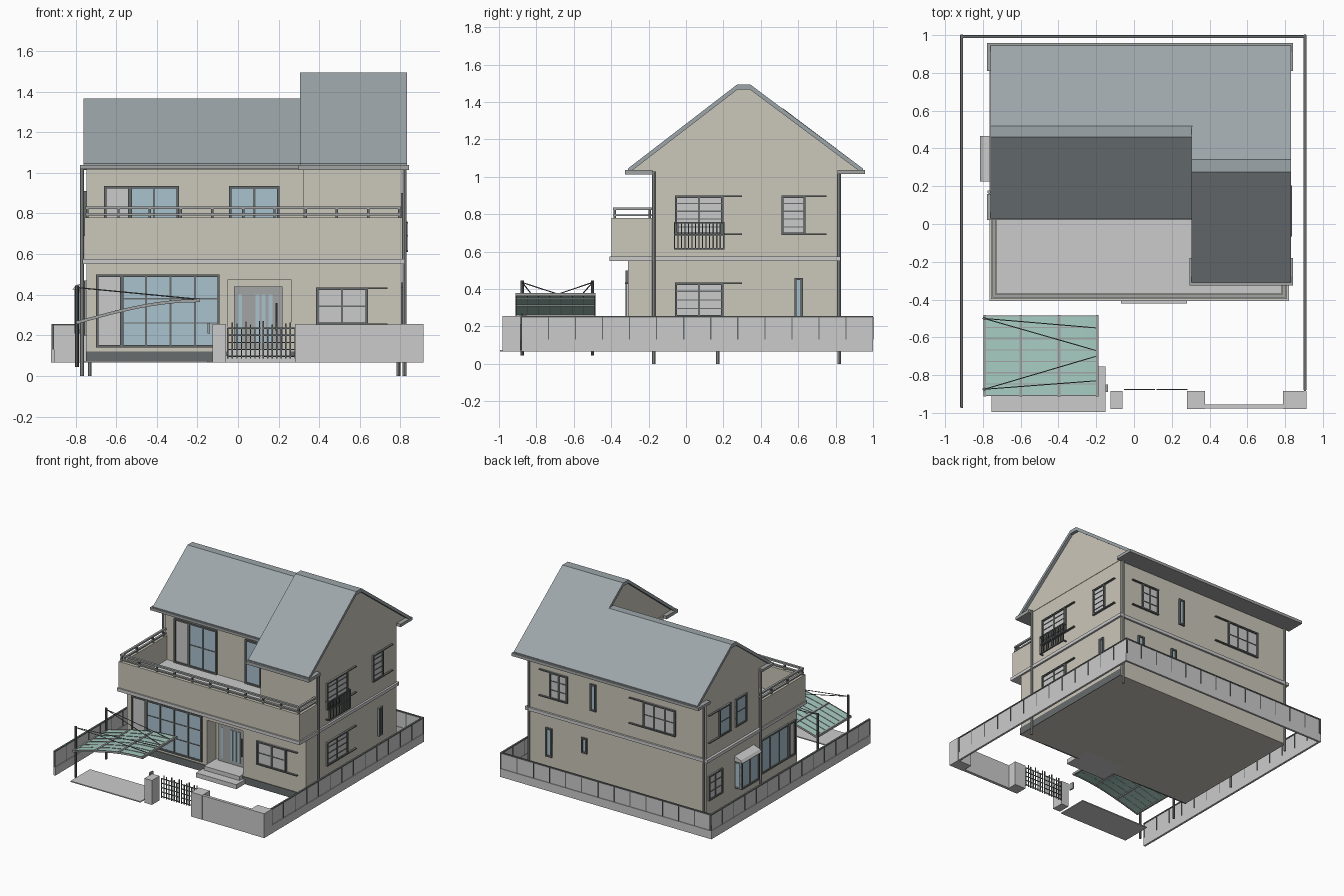
import bpy, bmesh, math
from mathutils import Vector, Matrix

if "Cube" in bpy.data.objects:
    bpy.data.objects.remove(bpy.data.objects["Cube"])

COL = dict(wall=(.60, .57, .49), roof=(.34, .38, .40), trim=(.36, .37, .37), pale=(.72, .72, .73),
           dark=(.14, .15, .15), glass=(.40, .54, .62), teal=(.38, .60, .53), stone=(.60, .60, .60))
MATS = {}
for k, c in COL.items():
    MATS[k] = bpy.data.materials.new(k)
    MATS[k].diffuse_color = (*c, 1)
PARTS = {}


def get(part, mat):
    return PARTS.setdefault(part, (bmesh.new(), mat))[0]


def box(part, mat, x0, x1, y0, y1, z0, z1):
    m = Matrix.Translation(((x0 + x1) / 2, (y0 + y1) / 2, (z0 + z1) / 2)) @ \
        Matrix.Diagonal((abs(x1 - x0), abs(y1 - y0), abs(z1 - z0), 1))
    bmesh.ops.create_cube(get(part, mat), size=1, matrix=m)


def rod(part, mat, p, q, r=.005, n=6):
    p, q = Vector(p), Vector(q)
    m = Matrix.Translation((p + q) / 2) @ (q - p).to_track_quat('Z', 'Y').to_matrix().to_4x4()
    bmesh.ops.create_cone(get(part, mat), cap_ends=True, segments=n, radius1=r, radius2=r,
                          depth=(q - p).length, matrix=m)


def prism(part, mat, pts, axis, a, b):
    """Extrude a 2D outline along x, y or z."""
    bm = get(part, mat)
    put = {'x': lambda p, t: (t, p[0], p[1]), 'y': lambda p, t: (p[0], t, p[1]),
           'z': lambda p, t: (p[0], p[1], t)}[axis]
    lo = [bm.verts.new(put(p, a)) for p in pts]
    hi = [bm.verts.new(put(p, b)) for p in pts]
    bm.faces.new(lo)
    bm.faces.new(hi)
    for i in range(len(pts)):
        j = (i + 1) % len(pts)
        bm.faces.new((lo[i], lo[j], hi[j], hi[i]))


def wbox(part, mat, side, c, u0, u1, z0, z1, d0, d1):
    """Box on a wall: u runs along the wall, d sticks out of it."""
    s = 1 if side in ('right', 'back') else -1
    if side in ('front', 'back'):
        box(part, mat, u0, u1, c + s * d0, c + s * d1, z0, z1)
    else:
        box(part, mat, c + s * d0, c + s * d1, u0, u1, z0, z1)


def window(side, c, u0, u1, z0, z1, cols=2, rows=2, mat='glass', track=None):
    f, d = .012, .014
    kind = 'window_glass' if mat == 'glass' else 'window_shutters'
    wbox(kind, mat, side, c, u0, u1, z0, z1, -.005, .005)
    for u in (u0, u1 - f):
        wbox('window_frames', 'dark', side, c, u, u + f, z0, z1, 0, d)
    for z in (z0, z1 - f):
        wbox('window_frames', 'dark', side, c, u0, u1, z, z + f, 0, d)
    for i in range(1, cols):
        u = u0 + (u1 - u0) * i / cols
        wbox('window_frames', 'dark', side, c, u - .005, u + .005, z0, z1, 0, .01)
    for i in range(1, rows):
        z = z0 + (z1 - z0) * i / rows
        wbox('window_frames', 'dark', side, c, u0, u1, z - .003, z + .003, 0, .009)
    if track is not None:      # sliding shutter tracks run past the opening
        for z in (z0, z1 - .007):
            wbox('shutter_tracks', 'dark', side, c, min(u0, track), max(u1, track), z, z + .007, 0, .016)


XL, XR, YB = -.745, .805, .81
G = .065

# ground floor with entrance recess, and dark foundation
foot = [(XL, -.31), (-.05, -.31), (-.05, -.20), (.26, -.20), (.26, -.31), (XR, -.31), (XR, YB), (XL, YB)]
prism('ground_floor', 'wall', foot, 'z', G, .56)
box('entrance_header', 'wall', -.05, .26, -.31, -.2, .475, .56)
for x0, x1 in ((XL, -.05), (.26, XR)):
    box('foundation', 'dark', x0 - .003, x1, -.315, -.30, G, .12)
box('foundation', 'dark', XR - .01, XR + .004, -.315, YB, G, .12)

# upper floor: main block and forward wing
box('upper_floor', 'wall', XL, .33, .16, YB, .56, 1.035)
box('upper_floor', 'wall', .32, XR, -.18, YB, .56, 1.035)


# gable roofs: flat ridge, sloped slab over a solid gable
def roof(x0, x1, gx0, gx1, ye, r0, r1, zr):
    top = [(ye, 1.045), (r0, zr), (r1, zr), (.945, 1.045)]
    low = [(y, z - .028) for y, z in top]
    prism('roof', 'roof', top + low[::-1], 'x', x0, x1)
    gable = [(ye + .01, 1.025)] + [(y, z + .003) for y, z in low[1:3]] + [(.935, 1.025)]
    prism('gables', 'wall', gable, 'x', gx0, gx1)


roof(-.76, .31, XL, .33, .03, .46, .52, 1.365)
roof(.305, .832, .33, XR + .003, -.31, .275, .342, 1.495)

# eaves and gutters
box('eaves', 'trim', -.778, .31, .02, .16, 1.018, 1.038)
box('eaves', 'trim', .295, .842, -.325, -.18, 1.013, 1.038)
box('eaves', 'trim', -.778, .842, YB, .958, 1.015, 1.038)

# string course band and balcony
box('floor_band', 'pale', XL - .02, .82, -.408, YB + .015, .55, .575)
box('balcony_floor', 'pale', -.75, .80, -.39, .16, .57, .59)
box('balcony_parapet', 'wall', -.757, .81, -.397, -.367, .575, .78)
box('balcony_parapet', 'wall', -.757, -.727, -.397, .16, .575, .78)
box('balcony_parapet', 'wall', .78, .81, -.397, -.18, .575, .78)
for z0, z1 in ((.79, .80), (.822, .835)):
    box('balcony_rail', 'trim', -.75, .803, -.39, -.372, z0, z1)
    box('balcony_rail', 'trim', -.75, -.733, -.39, .16, z0, z1)
    box('balcony_rail', 'trim', .786, .803, -.39, -.18, z0, z1)
for i in range(11):
    x = -.742 + 1.536 * i / 10
    box('balcony_rail_posts', 'dark', x - .006, x + .006, -.387, -.375, .78, .825)
for y in (-.2, 0., .13):
    box('balcony_rail_posts', 'dark', -.748, -.736, y, y + .012, .78, .825)

# front windows
window('front', -.31, -.70, -.57, .14, .50, 1, 1, 'pale')
window('front', -.31, -.575, -.09, .14, .50, 4, 3)
window('front', -.31, .385, .64, .25, .435, 2, 2, 'pale', .735)
window('front', .16, -.66, -.53, .59, .935, 1, 1, 'pale')
window('front', .16, -.535, -.29, .59, .935, 2, 2)
window('front', .16, -.045, .205, .59, .935, 2, 2)

# right windows
window('right', XR, -.06, .20, .69, .90, 2, 5, 'pale', .30)
window('right', XR, .51, .64, .69, .90, 1, 5, 'pale', .75)
window('right', XR, -.06, .20, .25, .435, 2, 4, 'pale', .30)
window('right', XR, .58, .625, .24, .46, 1, 1)

# back windows
window('back', YB, .455, .61, .69, .90, 2, 3, 'pale', .70)
window('back', YB, .21, .26, .69, .90, 1, 1)
window('back', YB, -.48, -.20, .68, .885, 3, 2, 'pale', -.08)
window('back', YB, .59, .645, .23, .455, 1, 1)
window('back', YB, .285, .335, .34, .46, 1, 1)

# left windows and bay window
window('left', XL, .52, .66, .69, .91, 1, 2, 'glass', .79)
window('left', XL, .32, .46, .69, .91, 1, 2)
window('left', XL, .62, .79, .24, .435, 2, 3, 'pale')
window('left', XL, -.20, .15, .20, .47, 3, 1)
window('left', XL, -.28, -.195, .20, .47, 1, 1, 'pale')
box('bay_window', 'dark', -.79, XL, .235, .455, .21, .43)
prism('bay_window_cap', 'pale', [(-.815, .425), (XL, .425), (XL, .465), (-.80, .445)], 'y', .225, .465)
window('left', -.79, .235, .455, .21, .43, 2, 1)
for s, c in (('back', .455), ('front', .235)):
    wbox('window_glass', 'glass', s, c, -.78, -.75, .23, .41, -.005, .003)

# guard grille on the upper right window
for z in (.615, .69, .755):
    box('window_guard', 'dark', .828, .836, -.065, .205, z - .004, z + .004)
for i in range(15):
    y = -.062 + .264 * i / 14
    box('window_guard', 'dark', .829, .835, y - .003, y + .003, .612, .76)
for y in (-.065, .197):
    for z in (.615, .755):
        box('window_guard', 'dark', XR, .836, y, y + .008, z - .004, z + .004)

# entrance door and steps
wbox('door', 'trim', 'front', -.2, -.02, .22, .13, .44, 0, .012)
for u0, u1 in ((0, .02), (.085, .105), (.115, .135), (.15, .17)):
    wbox('door_glass', 'glass', 'front', -.2, u0, u1, .16, .40, .01, .017)
rod('door_handle', 'dark', (.19, -.225, .22), (.19, -.225, .36), .005)
box('steps', 'stone', -.07, .28, -.42, -.19, G, .10)
box('steps', 'stone', -.049, .259, -.35, -.19, .10, .132)

# downpipes
for x, y in ((.82, -.172), (.79, .82), (-.768, .17), (-.73, .82)):
    rod('downpipes', 'trim', (x, y, 0), (x, y, 1.03), .009, 8)

# boundary fence: low wall, panels, posts, top rail
for vert, c, a, b in ((1, -.912, -.97, 1.0), (1, .905, -.88, 1.0), (0, .992, -.912, .905)):
    def run(part, mat, u0, u1, t, z0, z1):
        if vert:
            box(part, mat, c - t, c + t, u0, u1, z0, z1)
        else:
            box(part, mat, u0, u1, c - t, c + t, z0, z1)
    run('fence_wall', 'stone', a, b, .008, G, .13)
    run('fence_panels', 'stone', a, b, .003, .13, .25)
    run('fence_rails', 'dark', a, b, .007, .247, .256)
    n = round((b - a) / .14)
    for i in range(n + 1):
        u = a + (b - a) * i / n
        run('fence_posts', 'dark', u - .003, u + .003, .006, .13, .25)

# front wall and gate piers
for x0, x1 in ((-.125, -.06), (.28, .375), (.79, .913)):
    box('gate_piers', 'stone', x0, x1, -.98, -.885, G, .256)
box('front_wall', 'stone', .37, .80, -.978, -.955, G, .254)

# wavy two-leaf gate
for x0, s in ((-.05, 1), (.28, -1)):
    for i in range(8):
        x = x0 + s * i * .0222
        box('gate', 'dark', x - .003, x + .003, -.88, -.873, .085, .235 + .035 * math.sin(i * 1.1) ** 2)
    for z in (.095, .13, .165, .20, .235):
        box('gate', 'dark', x0, x0 + s * .16, -.879, -.874, z - .003, z + .003)

# parking slab and mailbox
box('parking_slab', 'stone', -.755, -.15, -.995, -.755, G, .073)
box('mailbox', 'trim', -.15, -.138, -.89, -.85, .21, .26)


# carport: curved roof on two posts with tie rods
def arch(t):
    return -.79 + .595 * t, .268 + .107 * math.sin(t * math.pi / 2)


curve = [arch(i / 10) for i in range(11)]
prism('carport_roof', 'teal', curve + [(x, z - .005) for x, z in curve[::-1]], 'y', -.91, -.485)
for i in range(8):
    y = -.908 + .421 * i / 7
    h = .012 if i in (0, 7) else .006
    rib = [(x, z + .003) for x, z in curve] + [(x, z - h) for x, z in curve[::-1]]
    prism('carport_ribs', 'trim', rib, 'y', y - .003, y + .003)
for t in (0, .32, .66, 1):
    x, z = arch(t)
    box('carport_beams', 'trim', x - .007, x + .007, -.912, -.483, z - .012, z + .005)
for y, ends in ((-.875, (-.83, -.70)), (-.50, (-.55, -.67))):
    rod('carport_posts', 'dark', (-.793, y, .045), (-.793, y, .445), .009, 8)
    for e in ends:
        rod('carport_ties', 'dark', (-.793, y, .435), (-.2, e, .378), .003)

# turn the collected parts into objects
for name, (bm, mat) in PARTS.items():
    bmesh.ops.recalc_face_normals(bm, faces=bm.faces)
    me = bpy.data.meshes.new(name)
    bm.to_mesh(me)
    bm.free()
    me.materials.append(MATS[mat])
    bpy.context.scene.collection.objects.link(bpy.data.objects.new(name, me))

for m in bpy.data.materials:
    if m.users and not m.is_grease_pencil:
        m.use_nodes = True
        m.node_tree.nodes["Principled BSDF"].inputs["Base Color"].default_value = m.diffuse_color
